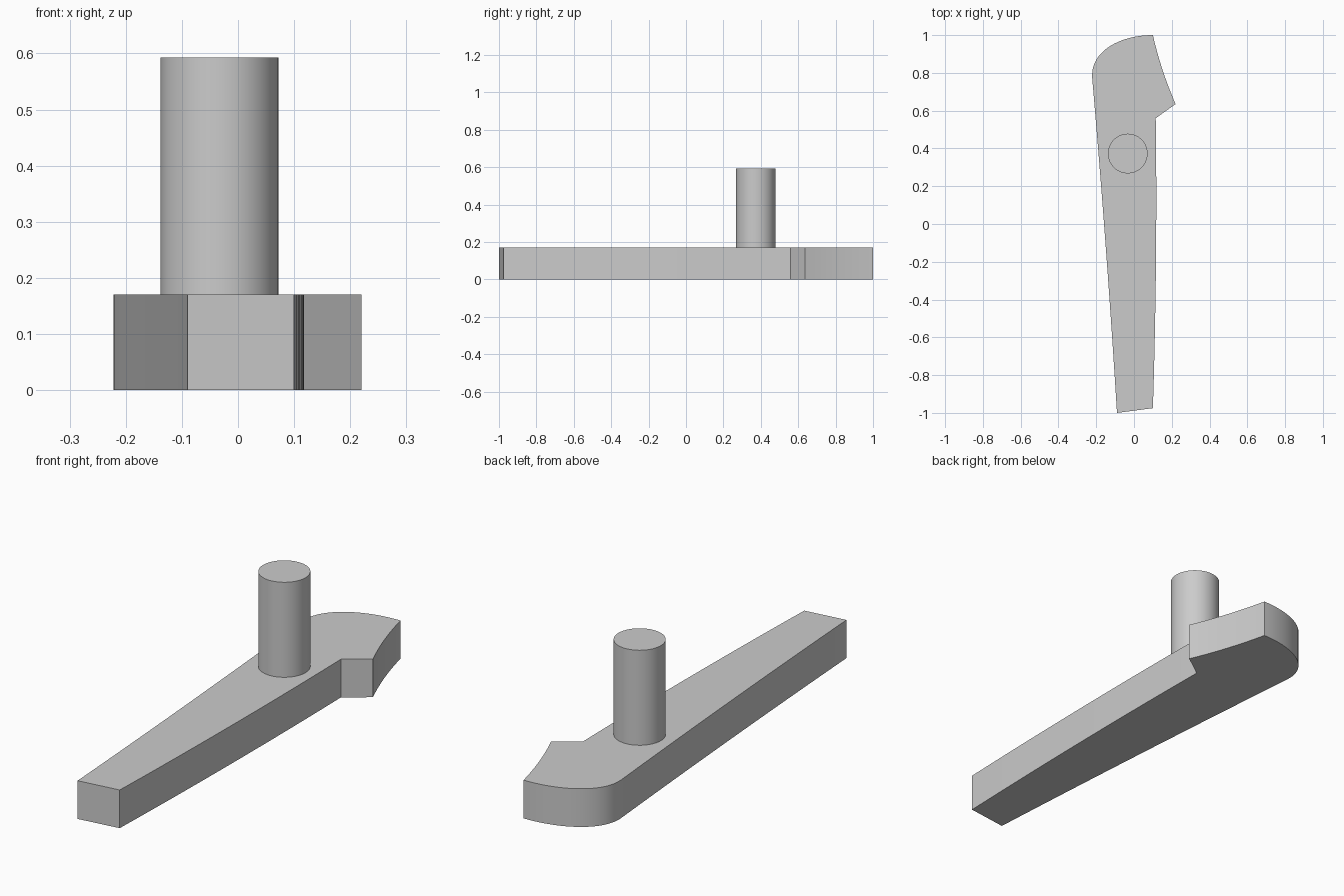
import bpy, bmesh, math
from mathutils import Vector
from mathutils.geometry import interpolate_bezier

cube = bpy.data.objects.get("Cube")
if cube:
    bpy.data.objects.remove(cube, do_unlink=True)

grey = bpy.data.materials.new("plain_grey")
grey.use_nodes = True
colour = (0.6, 0.6, 0.6, 1)
grey.diffuse_color = colour
grey.node_tree.nodes["Principled BSDF"].inputs["Base Color"].default_value = colour


def extruded(name, outline, bottom, top):
    """Solid prism from a counter-clockwise outline."""
    bm = bmesh.new()
    face = bm.faces.new([bm.verts.new((x, y, bottom)) for x, y in outline])
    ext = bmesh.ops.extrude_face_region(bm, geom=[face])
    verts = [v for v in ext["geom"] if isinstance(v, bmesh.types.BMVert)]
    bmesh.ops.translate(bm, verts=verts, vec=(0, 0, top - bottom))
    bmesh.ops.recalc_face_normals(bm, faces=bm.faces)
    mesh = bpy.data.meshes.new(name)
    bm.to_mesh(mesh)
    bm.free()
    mesh.materials.append(grey)
    obj = bpy.data.objects.new(name, mesh)
    bpy.context.collection.objects.link(obj)
    bpy.ops.object.select_all(action='DESELECT')
    obj.select_set(True)
    bpy.context.view_layer.objects.active = obj
    bpy.ops.object.shade_smooth_by_angle(angle=math.radians(25))
    return obj


# Lever outline: each Bezier edge runs start, handle, handle, end
edges = [
    ((-0.09, -1), (-0.03, -0.992), (0.04, -0.983), (0.10, -0.975), 2),
    ((0.10, -0.975), (0.117, -0.45), (0.122, 0.1), (0.115, 0.56), 13),
    ((0.115, 0.56), (0.15, 0.585), (0.185, 0.61), (0.22, 0.635), 2),
    ((0.22, 0.635), (0.17, 0.75), (0.13, 0.87), (0.10, 1), 10),
    ((0.10, 1), (-0.08, 1), (-0.235, 0.91), (-0.221, 0.77), 20),
    ((-0.221, 0.77), (-0.17, 0.18), (-0.127, -0.4), (-0.09, -1), 13),
]
outline = []
for a, b, c, d, count in edges:
    pts = interpolate_bezier(*(Vector((*p, 0)) for p in (a, b, c, d)), count)
    outline += [p.xy for p in pts[:-1]]
extruded("lever_arm", outline, 0, 0.17)

# Round pivot pin standing on the lever
steps = 64
circle = [(-0.033 + 0.105 * math.cos(i * math.tau / steps),
           0.373 + 0.105 * math.sin(i * math.tau / steps)) for i in range(steps)]
extruded("pivot_pin", circle, 0.17, 0.593)
